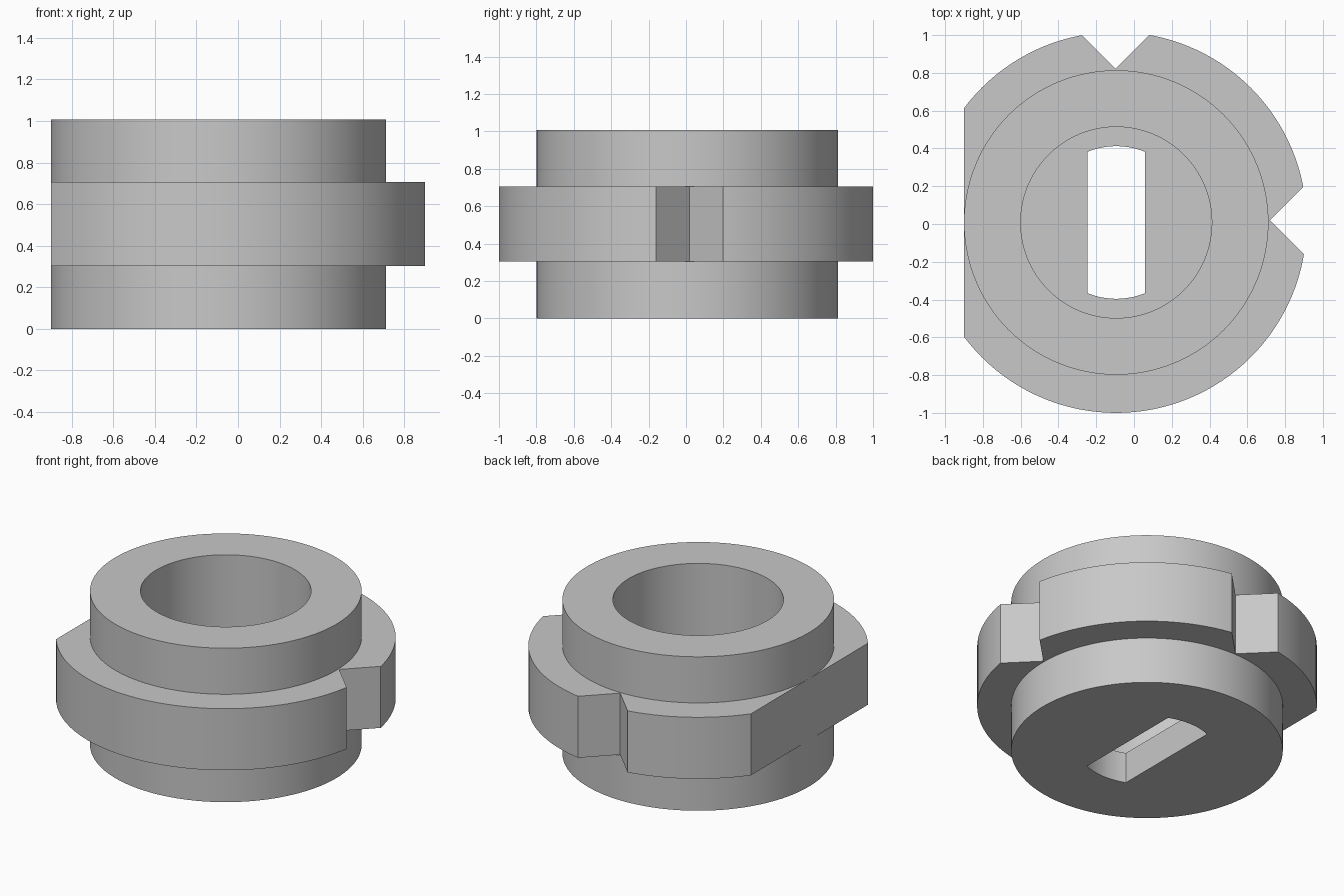
import bpy, bmesh, math
from mathutils import Vector

if "Cube" in bpy.data.objects:
    bpy.data.objects.remove(bpy.data.objects["Cube"], do_unlink=True)

CENTRE = Vector((-0.094, 0.008, 0))
HUB, FLANGE, BORE, SLOT = 0.806, 1.008, 0.506, 0.404
TOP, FLOOR, LOW, HIGH = 1.008, 0.202, 0.303, 0.706

steel = bpy.data.materials.new("grey_metal")
steel.use_nodes = True
colour = (0.58, 0.58, 0.58, 1)
steel.diffuse_color = colour
steel.node_tree.nodes["Principled BSDF"].inputs["Base Color"].default_value = colour


def finish(bm, name):
    bmesh.ops.recalc_face_normals(bm, faces=bm.faces)
    mesh = bpy.data.meshes.new(name)
    bm.to_mesh(mesh)
    bm.free()
    mesh.materials.append(steel)
    obj = bpy.data.objects.new(name, mesh)
    obj.location = CENTRE
    bpy.context.collection.objects.link(obj)
    return obj


def lathe(name, profile, steps):
    bm = bmesh.new()
    verts = [bm.verts.new((r, 0, z)) for r, z in profile]
    edges = [bm.edges.new(pair) for pair in zip(verts, verts[1:])]
    bmesh.ops.spin(bm, geom=verts + edges, axis=(0, 0, 1), cent=(0, 0, 0),
                   angle=math.tau, steps=steps, use_merge=True)
    bmesh.ops.remove_doubles(bm, verts=bm.verts, dist=0.0001)
    return finish(bm, name)


def prism(name, outline, z0, z1):
    bm = bmesh.new()
    face = bm.faces.new([bm.verts.new((x, y, z0)) for x, y in outline])
    ring = bmesh.ops.extrude_face_region(bm, geom=[face])["geom"]
    bmesh.ops.translate(bm, vec=(0, 0, z1 - z0),
                        verts=[v for v in ring if isinstance(v, bmesh.types.BMVert)])
    return finish(bm, name)


def cut(target, cutter):
    cutter.hide_render = True
    mod = target.modifiers.new("cut", 'BOOLEAN')
    mod.operation, mod.solver, mod.object = 'DIFFERENCE', 'EXACT', cutter
    bpy.context.view_layer.objects.active = target
    bpy.ops.object.modifier_apply(modifier=mod.name)
    bpy.data.objects.remove(cutter, do_unlink=True)


# Hub with wide middle flange and deep bore
collar = lathe("flanged_collar", [
    (0, 0), (HUB, 0), (HUB, LOW), (FLANGE, LOW), (FLANGE, HIGH), (HUB, HIGH),
    (HUB, TOP), (BORE, TOP), (BORE, FLOOR), (0, FLOOR)], 128)

# Flat on the right side of the flange
cut(collar, prism("flat_cutter", [(-2, -2), (-0.8062, -2), (-0.8062, 2), (-2, 2)], -1, 2))

# V notches at the back and left
tip = 0.813
cut(collar, prism("back_notch_cutter",
                  [(-0.004, tip), (0.396, tip + 0.4), (-0.404, tip + 0.4)], LOW - 0.1, HIGH + 0.1))
cut(collar, prism("left_notch_cutter",
                  [(tip, 0.012), (tip + 0.4, -0.388), (tip + 0.4, 0.412)], LOW - 0.1, HIGH + 0.1))

# Round-ended slot through the floor
half = math.asin(0.151 / SLOT)
arc = [half * (i / 8 - 1) for i in range(17)]
outline = [(SLOT * math.sin(a + turn), SLOT * math.cos(a + turn))
           for turn in (0, math.pi) for a in arc]
cut(collar, prism("slot_cutter", outline, -0.2, 0.5))

# Smooth round walls with crisp edges
bpy.ops.object.select_all(action='DESELECT')
collar.select_set(True)
bpy.context.view_layer.objects.active = collar
bpy.ops.object.shade_smooth_by_angle(angle=math.radians(30))
